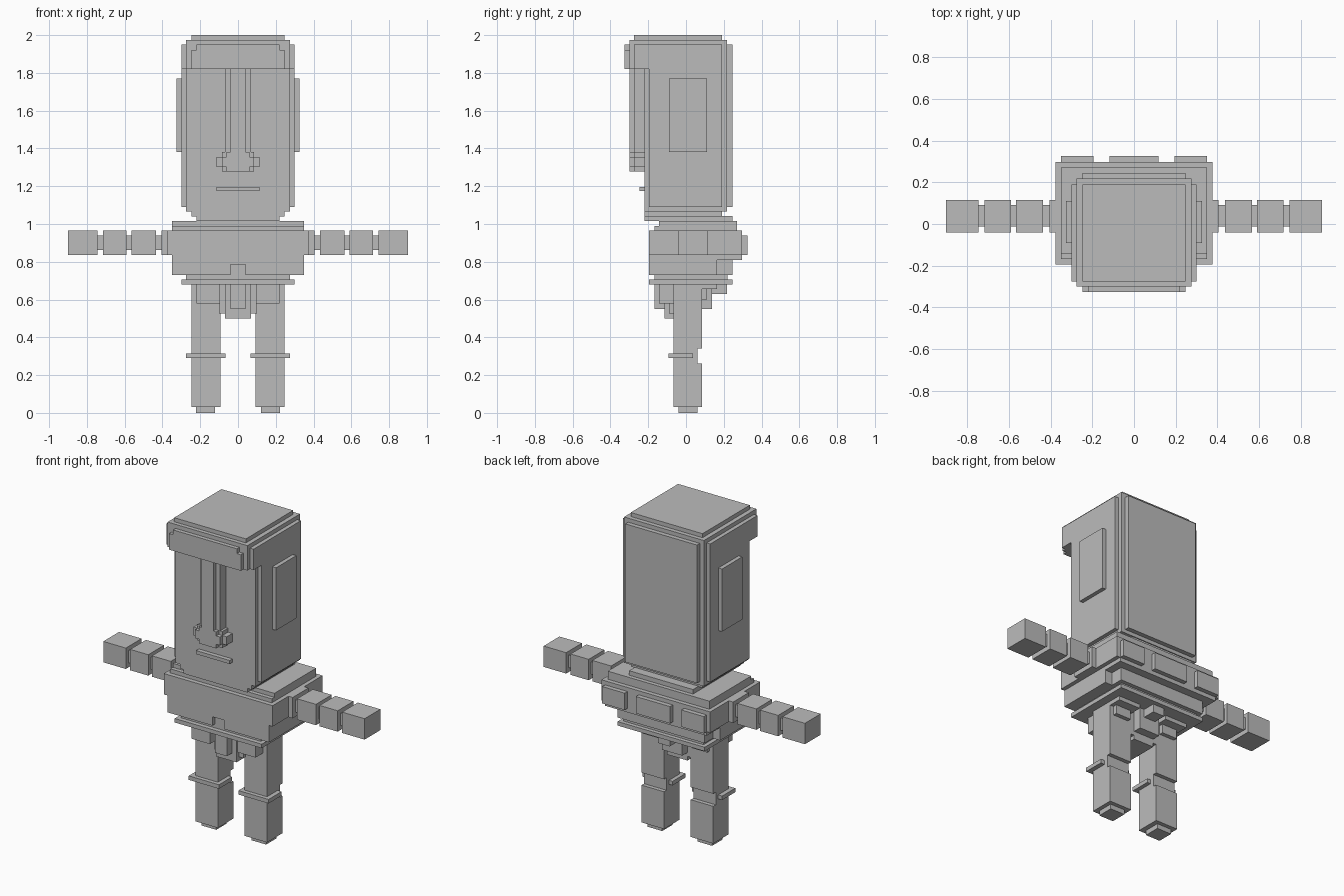
import bpy, bmesh
from mathutils import Matrix, Vector

stone = bpy.data.materials.new("grey stone")
stone.diffuse_color = (0.5, 0.5, 0.5, 1)


def part(name, *boxes):
    """One object made of axis-aligned blocks (x0, x1, y0, y1, z0, z1)."""
    bm = bmesh.new()
    for x0, x1, y0, y1, z0, z1 in boxes:
        c = Vector((x0 + x1, y0 + y1, z0 + z1)) / 2
        size = (abs(x1 - x0), y1 - y0, z1 - z0, 1)
        bmesh.ops.create_cube(bm, size=1, matrix=Matrix.Translation(c) @ Matrix.Diagonal(size))
    me = bpy.data.meshes.new(name)
    bm.to_mesh(me)
    bm.free()
    me.materials.append(stone)
    ob = bpy.data.objects.new(name, me)
    bpy.context.collection.objects.link(ob)
    return ob


def wide(w, *rest):
    """Block centred on x = 0 with half width w."""
    return (-w, w, *rest)


def pair(name, *boxes):
    """Left and right copies of a part."""
    part(name + "_right", *boxes)
    part(name + "_left", *[(-b[1], -b[0], *b[2:]) for b in boxes])


# Head with stepped edges
part("head",
     wide(.30, -.195, .19, 1.09, 1.95),
     wide(.275, -.22, .217, 1.067, 1.95),
     wide(.247, -.22, .245, 1.09, 1.95),
     wide(.247, -.22, .19, 1.04, 1.09))
part("head_cap",
     wide(.275, -.30, .217, 1.945, 1.975),
     wide(.247, -.275, .19, 1.97, 2.0))
part("neck", wide(.22, -.22, .245, 1.015, 1.043))

# Brow, nose, mouth
part("brow",
     wide(.30, -.275, -.19, 1.82, 1.95),
     wide(.275, -.30, -.19, 1.82, 1.95),
     wide(.247, -.325, -.19, 1.82, 1.92),
     wide(.22, -.325, -.19, 1.92, 1.95))
part("nose",
     wide(.07, -.275, -.20, 1.38, 1.82),
     wide(.04, -.30, -.20, 1.38, 1.82),
     wide(.115, -.275, -.20, 1.303, 1.355),
     wide(.085, -.275, -.20, 1.277, 1.38),
     wide(.085, -.30, -.20, 1.303, 1.355),
     wide(.06, -.30, -.20, 1.277, 1.38))
part("mouth", wide(.115, -.247, -.20, 1.175, 1.197))
pair("ear", (.28, .325, -.09, .11, 1.38, 1.77))

# Torso with a notch at the front bottom
part("shoulder_plate",
     wide(.35, -.142, .27, .99, 1.015),
     wide(.35, -.167, .27, .965, .99))
part("torso",
     wide(.375, -.195, .297, .835, .965),
     wide(.35, -.167, .297, .81, .835),
     wide(.35, -.167, .165, .73, .81),
     wide(.30, -.167, .245, .73, .81),
     wide(.35, -.195, -.16, .785, .84),
     (-.35, -.04, -.195, -.16, .73, .785),
     (.04, .35, -.195, -.16, .73, .785))
part("back_panel_middle", wide(.118, .28, .325, .835, .94))
pair("back_panel", (.195, .35, .28, .325, .835, .94))

# Segmented arms
pair("arm",
     (.36, .405, -.04, .115, .835, .965),
     (.435, .565, -.04, .115, .835, .965),
     (.59, .715, -.04, .115, .835, .965),
     (.745, .90, -.04, .115, .835, .965),
     (.40, .76, -.012, .09, .863, .94))

# Belt and loincloth
part("belt",
     wide(.275, -.167, .22, .70, .735),
     wide(.30, -.195, .245, .68, .705))
part("loincloth",
     wide(.04, -.167, -.05, .55, .69),
     wide(.07, -.115, .085, .50, .69),
     wide(.10, -.09, .085, .525, .69))
part("rear_cloth",
     wide(.07, .05, .137, .55, .69),
     wide(.04, .05, .217, .63, .69))
pair("hip_flap", (.095, .22, -.142, -.05, .58, .69))

# Legs with knee rings and feet
pair("leg",
     (.092, .247, -.067, .085, .34, .69),
     (.092, .247, -.067, .085, .03, .262),
     (.092, .247, -.067, .06, .255, .345),
     (.117, .222, .06, .11, .60, .69),
     (.095, .247, .06, .165, .655, .69))
pair("knee_ring", (.067, .275, -.092, .037, .29, .315))
pair("foot", (.122, .222, -.04, .06, 0, .035))
